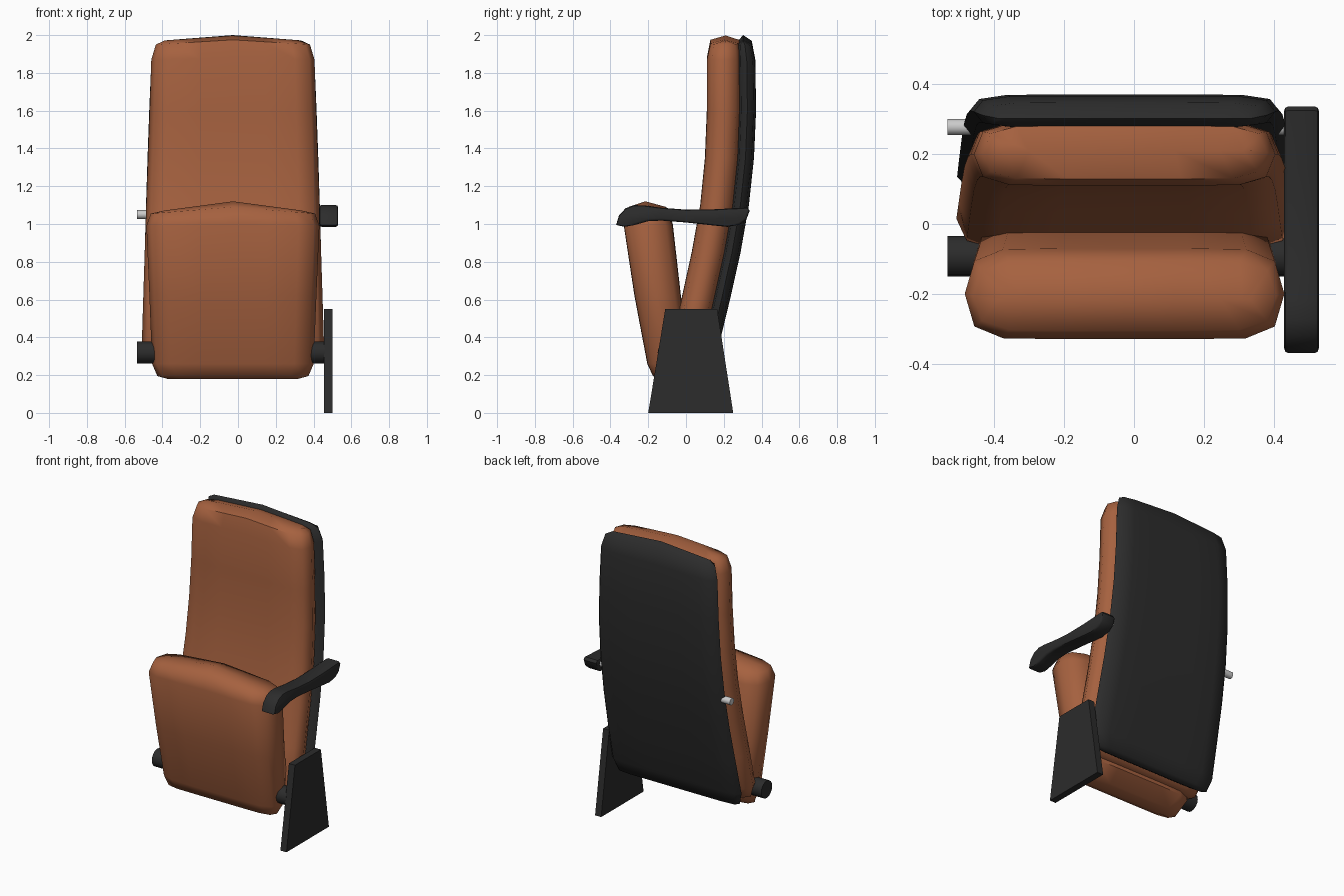
import bpy, bmesh, math


def material(name, rgb):
    m = bpy.data.materials.new(name)
    m.diffuse_color = (*rgb, 1)
    return m


LEATHER = material("leather", (0.38, 0.12, 0.05))
BLACK = material("black", (0.025, 0.025, 0.025))


def finish(name, bm, mat, angle=None):
    bmesh.ops.recalc_face_normals(bm, faces=bm.faces)
    me = bpy.data.meshes.new(name)
    bm.to_mesh(me)
    bm.free()
    ob = bpy.data.objects.new(name, me)
    bpy.context.collection.objects.link(ob)
    if mat:
        me.materials.append(mat)
    if angle:
        bpy.ops.object.select_all(action='DESELECT')
        ob.select_set(True)
        bpy.context.view_layer.objects.active = ob
        bpy.ops.object.shade_smooth_by_angle(angle=math.radians(angle))
    return ob


# Padded panel: rounded cross-sections (y, z, half width, half depth, arch) stacked upwards
HALF = [(0, 1), (0.4, 1), (0.76, 0.98), (0.94, 0.72), (1, 0)]
SECTION = HALF + [(x, -y) for x, y in HALF[-2::-1]]
SECTION += [(-x, y) for x, y in SECTION[-2:0:-1]]


def padded(name, rows, mat, cx=-0.027):
    bm = bmesh.new()
    rings = [[bm.verts.new((cx + sx * w, y + sy * t, z + arch * (1 - abs(sx))))
              for sx, sy in SECTION] for y, z, w, t, arch in rows]
    n = len(SECTION)
    for a, b in zip(rings, rings[1:]):
        for i in range(n):
            j = (i + 1) % n
            bm.faces.new((a[i], a[j], b[j], b[i]))
    # end rings have no depth, so their two sides weld into a closed edge
    bmesh.ops.remove_doubles(bm, verts=bm.verts, dist=0.0005)
    return finish(name, bm, mat, 60)


padded("backrest_cushion", [
    (-0.005, 0.28, 0.39, 0, 0), (0.0, 0.295, 0.455, 0.06, 0), (0.015, 0.37, 0.482, 0.087, 0),
    (0.065, 0.60, 0.475, 0.09, 0), (0.12, 0.85, 0.467, 0.09, 0), (0.165, 1.10, 0.459, 0.09, 0),
    (0.19, 1.35, 0.45, 0.09, 0), (0.20, 1.60, 0.441, 0.09, 0), (0.20, 1.87, 0.432, 0.09, 0.01),
    (0.205, 1.95, 0.408, 0.076, 0.025), (0.21, 1.972, 0.36, 0, 0.026)], LEATHER)

padded("back_shell", [
    (0.11, 0.27, 0.39, 0, 0), (0.115, 0.285, 0.452, 0.03, 0), (0.135, 0.37, 0.48, 0.042, 0),
    (0.188, 0.60, 0.474, 0.045, 0), (0.244, 0.85, 0.467, 0.045, 0), (0.288, 1.10, 0.46, 0.045, 0),
    (0.315, 1.35, 0.452, 0.045, 0), (0.325, 1.60, 0.443, 0.046, 0), (0.322, 1.86, 0.432, 0.045, 0.01),
    (0.312, 1.945, 0.408, 0.036, 0.025), (0.302, 1.972, 0.36, 0, 0.028)], BLACK)

# Seat folded up against the backrest
padded("seat", [
    (-0.13, 0.18, 0.345, 0, 0), (-0.12, 0.195, 0.40, 0.055, 0), (-0.09, 0.26, 0.428, 0.115, 0),
    (-0.15, 0.62, 0.442, 0.123, 0), (-0.20, 0.99, 0.458, 0.13, 0.01),
    (-0.205, 1.055, 0.435, 0.10, 0.035), (-0.215, 1.072, 0.36, 0, 0.048)], LEATHER)


def side_plate(name, profile, x0, x1, bevel=0, angle=None):
    bm = bmesh.new()
    f = bm.faces.new([bm.verts.new((x0, y, z)) for y, z in profile])
    ext = bmesh.ops.extrude_face_region(bm, geom=[f])["geom"]
    bmesh.ops.translate(bm, vec=(x1 - x0, 0, 0),
                        verts=[v for v in ext if isinstance(v, bmesh.types.BMVert)])
    if bevel:
        rims = [e for e in bm.edges if abs(e.verts[0].co.x - e.verts[1].co.x) < 1e-4]
        bmesh.ops.bevel(bm, geom=rims, offset=bevel, segments=2, profile=0.5, affect='EDGES')
    return finish(name, bm, BLACK, angle)


# Floor stand and armrest on the right side
side_plate("stand", [(-0.20, 0), (0.25, 0), (0.165, 0.55), (-0.11, 0.55)], 0.455, 0.50)
side_plate("armrest", [
    (-0.37, 0.995), (-0.325, 0.985), (-0.27, 0.995), (-0.20, 1.015), (-0.13, 1.018),
    (0.0, 1.008), (0.12, 0.995), (0.22, 0.985), (0.285, 0.997), (0.32, 1.025),
    (0.337, 1.07), (0.325, 1.087), (0.15, 1.078), (0.0, 1.076), (-0.13, 1.086),
    (-0.22, 1.098), (-0.275, 1.10), (-0.32, 1.083), (-0.355, 1.045)],
    0.43, 0.53, 0.012, 45)


def x_cylinder(name, x0, x1, y, z, r, mat):
    bm = bmesh.new()
    bmesh.ops.create_cone(bm, cap_ends=True, segments=16, radius1=r, radius2=r, depth=x1 - x0)
    for v in bm.verts:
        a, b, c = v.co
        v.co = ((x0 + x1) / 2 + c, y + a, z + b)
    finish(name, bm, mat, 40)


# Seat hinges and backrest pins on both sides
x_cylinder("hinge_left", -0.535, -0.40, -0.092, 0.32, 0.058, BLACK)
x_cylinder("hinge_right", 0.34, 0.46, -0.092, 0.32, 0.058, BLACK)
x_cylinder("pin_left", -0.535, -0.40, 0.278, 1.05, 0.023, None)
x_cylinder("pin_right", 0.34, 0.44, 0.278, 1.05, 0.023, None)
